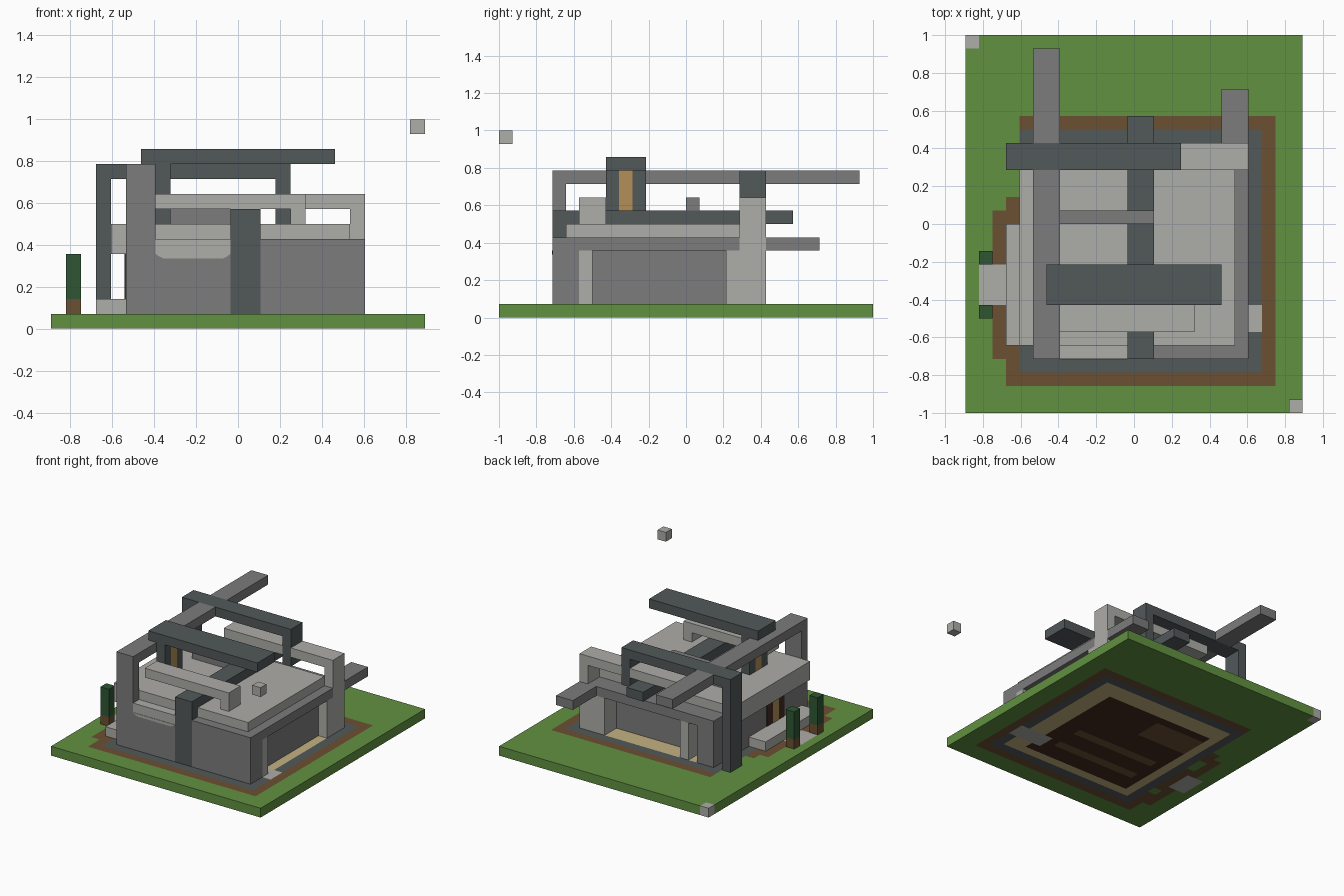
import bpy, bmesh

cube = bpy.data.objects.get("Cube")
if cube:
    bpy.data.objects.remove(cube)

U = 1 / 14           # one building block
NX, NY = 25, 28      # plot size in blocks


def colour(name, *rgb):
    lin = [((c / 255 + 0.055) / 1.055) ** 2.4 for c in rgb] + [1]
    m = bpy.data.materials.new(name)
    m.use_nodes = True
    m.diffuse_color = lin
    m.node_tree.nodes["Principled BSDF"].inputs["Base Color"].default_value = lin
    return m


GRASS = colour("grass green", 97, 145, 65)
SOIL = colour("soil brown", 108, 80, 50)
SLATE = colour("slate grey", 82, 88, 90)
LIGHT = colour("light stone", 174, 173, 169)
MID = colour("mid grey", 124, 124, 124)
TAN = colour("pale sand", 196, 178, 128)
GOLD = colour("golden wood", 178, 143, 88)
LEAF = colour("dark leaf", 46, 86, 50)
WOOD = colour("dark wood", 66, 43, 32)


def finish(name, bm, mats):
    bmesh.ops.recalc_face_normals(bm, faces=bm.faces)
    me = bpy.data.meshes.new(name)
    bm.to_mesh(me)
    bm.free()
    for m in mats:
        me.materials.append(m)
    ob = bpy.data.objects.new(name, me)
    bpy.context.collection.objects.link(ob)
    return ob


def part(name, mat, *boxes):
    """One object from boxes, each (x0, x1, y0, y1, z0, z1) in blocks."""
    bm = bmesh.new()
    for x0, x1, y0, y1, z0, z1 in boxes:
        vs = bmesh.ops.create_cube(bm, size=1)["verts"]
        for v in vs:
            v.co.x = ((x1 if v.co.x > 0 else x0) - NX / 2) * U
            v.co.y = ((y1 if v.co.y > 0 else y0) - NY / 2) * U
            v.co.z = (z1 if v.co.z > 0 else z0) * U
    return finish(name, bm, [mat])


# Plot: a block grid whose cells are coloured by nested zones, later zones win
ZONES = [
    (SOIL, 4, 23, 2, 22), (SOIL, 3, 4, 2, 16), (SOIL, 2, 3, 4, 15),
    (SLATE, 4, 22, 3, 21), (TAN, 5, 21, 4, 20), (WOOD, 6, 19, 5, 18),
    (SOIL, 6, 12, 14, 17), (SOIL, 7, 17, 7, 8), (SOIL, 7, 17, 10, 11),
    (GRASS, 3, 4, 6, 7), (GRASS, 3, 4, 12, 14),
    (LIGHT, 18, 22, 6, 8), (LIGHT, 1, 3, 8, 11), (LIGHT, 0, 1, 27, 28),
]
ground_mats = [GRASS, SOIL, SLATE, TAN, WOOD, LIGHT]
bm = bmesh.new()
bmesh.ops.create_grid(bm, x_segments=NX, y_segments=NY, size=1)
for v in bm.verts:
    v.co.x *= NX / 2 * U
    v.co.y *= NY / 2 * U
top = bmesh.ops.extrude_face_region(bm, geom=bm.faces[:])["geom"]
for v in top:
    if isinstance(v, bmesh.types.BMVert):
        v.co.z += U
for f in bm.faces:
    c = f.calc_center_median() / U
    x, y = c.x + NX / 2, c.y + NY / 2
    for mat, x0, x1, y0, y1 in ZONES:
        if x0 - .01 < x < x1 + .01 and y0 - .01 < y < y1 + .01:
            f.material_index = ground_mats.index(mat)
finish("ground_plot", bm, ground_mats)

# Front wall, with light inset and slate pier
part("front_wall", MID, (7, 12, 4, 5, 1, 5), (14, 21, 4, 5, 1, 6))
part("front_inset", LIGHT, (7, 12, 4, 5, 5, 6))
bm = bmesh.new()
outline = [(7, 5), (7.2, 4.85), (7.5, 4.7), (11.5, 4.7), (11.8, 4.85), (12, 5)]
bm.faces.new([bm.verts.new(((x - NX / 2) * U, -10.04 * U, z * U)) for x, z in outline])
lip = bmesh.ops.extrude_face_region(bm, geom=bm.faces[:])["geom"]
for v in lip:
    if isinstance(v, bmesh.types.BMVert):
        v.co.y += .08 * U
finish("front_inset_lip", bm, [LIGHT])
part("slate_pier", SLATE, (12, 14, 4, 5, 1, 8))
part("slate_roof_beam", SLATE, (12, 14, 5, 22, 7, 8))

# Right wall, set back under a lintel
part("right_wall", MID, (20, 21, 5, 6, 1, 5), (19, 20, 5, 17, 1, 6))
part("right_lintel", MID, (20, 21, 5, 18, 5, 6))
part("right_jamb", LIGHT, (20, 21, 6, 7, 1, 5))

# Left wall with door and terrace
part("left_wall", MID, (5, 6, 5, 18, 1, 6))
part("left_door", WOOD, (4.93, 5, 8, 11, 2, 5))
part("left_door_panel", GOLD, (4.9, 4.93, 9, 10, 2, 4.5))
part("left_eave", LIGHT, (4, 5, 5, 18, 5, 7))
part("terrace", LIGHT, (3, 5, 5, 14, 1, 2))

# Back wall, set back under a lintel
part("back_wall", MID, (6, 20, 17, 18, 1, 6), (5, 7, 18, 20, 1, 5))
part("back_lintel", MID, (5, 20, 18, 20, 5, 6))
part("back_jamb", LIGHT, (8, 9, 18, 20, 1, 5))
part("back_right_column", LIGHT, (18, 20, 18, 20, 1, 5), (20, 21, 17, 18, 1, 5),
     (20, 21, 18, 20, 1, 9))
part("back_right_spur", MID, (19, 21, 20, 24, 5, 6))

# Roof slab
part("roof", LIGHT, (5, 20, 5, 18, 6, 7))

# Roof frames
part("front_light_frame", LIGHT, (7, 17, 6, 8, 8, 9), (16, 17, 6, 8, 7, 8))
part("back_light_frame", LIGHT, (8, 15, 18, 20, 8, 9), (16, 20, 18, 20, 8, 9))
part("low_cross_beam", MID, (7, 12, 14, 15, 7, 9), (12, 14, 14, 15, 8, 9))
part("long_grey_frame", MID, (5, 7, 4, 5, 1, 11), (5, 7, 5, 18, 10, 11),
     (5, 7, 20, 27, 10, 11))
part("slate_portal", SLATE, (3, 4, 18, 20, 1, 11), (4, 15, 18, 20, 10, 11),
     (15, 16, 18, 20, 7, 11))

# Canopy on its support
part("canopy", SLATE, (6, 19, 8, 11, 11, 12))
part("canopy_support", SLATE, (7, 8, 8, 9, 7, 11), (7, 8, 10, 11, 7, 11))
part("canopy_support_inlay", GOLD, (7, 8, 9, 10, 7, 11))

# Shrubs either side of the path
for side, y in (("front", 7), ("back", 11)):
    part(side + "_shrub_trunk", SOIL, (1, 2, y, y + 1, 1, 2))
    part(side + "_shrub_leaves", LEAF, (1, 2, y, y + 1, 2, 5))

# Loose block above the front corner
part("floating_block", LIGHT, (24, 25, 0, 1, 13, 14))
